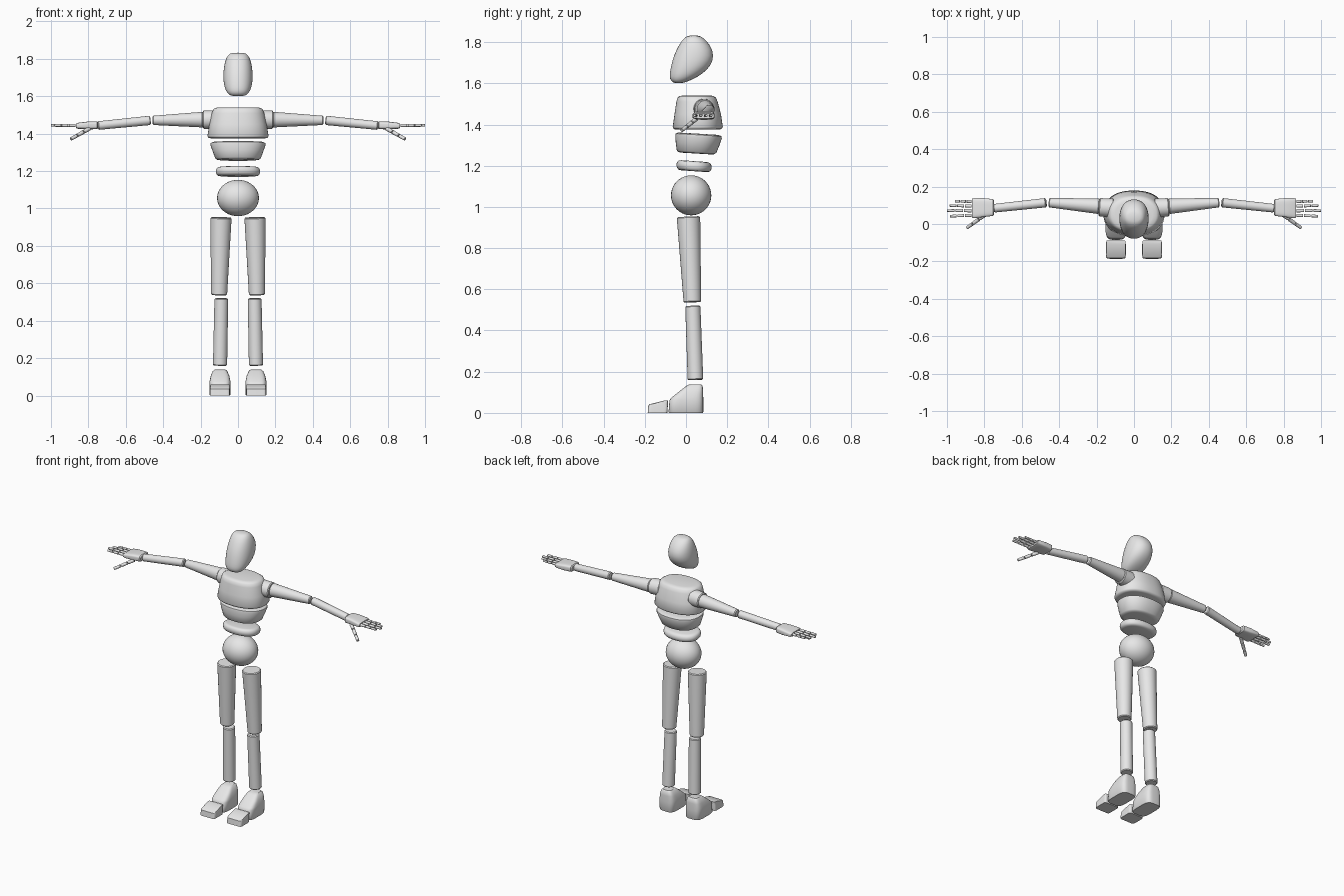
import bpy
import math
from mathutils import Vector, Matrix

grey = bpy.data.materials.new("light_grey")
grey.diffuse_color = (0.8, 0.8, 0.8, 1)


def loft(name, sections, axis="z", sides=32, power=2.0, mirror=False, slope=0.0, frame=None, angle=35):
    """Skin superellipse rings; a section is (centre, half_u, half_v)."""
    verts, faces = [], []
    for c, hu, hv in sections:
        for i in range(sides):
            a = 2 * math.pi * (i + 0.5) / sides
            u = math.copysign(abs(math.cos(a)) ** (2 / power), math.cos(a)) * hu
            v = math.copysign(abs(math.sin(a)) ** (2 / power), math.sin(a)) * hv
            p = Vector((u, v, 0)) if axis == "z" else Vector((0, u, v))
            if frame:
                p = frame @ p
            p += Vector(c)
            p.z += slope * p.y
            verts.append(p)
    for r in range(len(sections) - 1):
        for i in range(sides):
            j = (i + 1) % sides
            a, b = r * sides, (r + 1) * sides
            faces.append((a + i, a + j, b + j, b + i))
    last = (len(sections) - 1) * sides
    faces.append(tuple(reversed(range(sides))))
    faces.append(tuple(range(last, last + sides)))
    mesh = bpy.data.meshes.new(name)
    mesh.from_pydata(verts, [], faces)
    mesh.materials.append(grey)
    obj = bpy.data.objects.new(name, mesh)
    bpy.context.collection.objects.link(obj)
    bpy.ops.object.select_all(action="DESELECT")
    obj.select_set(True)
    bpy.context.view_layer.objects.active = obj
    bpy.ops.object.shade_smooth_by_angle(angle=math.radians(angle))
    if mirror:
        obj.modifiers.new("Mirror", "MIRROR")
    return obj


def layer(name, rows, **kw):
    """Upright part from rows of (z, half_width, y_front, y_back)."""
    return loft(name, [((kw.get("x", 0), (f + b) / 2, z), w, (b - f) / 2) for z, w, f, b in rows],
                **{k: v for k, v in kw.items() if k != "x"})


def limb(name, p0, p1, r0, r1, sides=24, lip=0.005):
    """Tapered round segment with softened ends, mirrored to both sides."""
    p0, p1 = Vector(p0), Vector(p1)
    d = p1 - p0
    step = d.normalized() * lip
    frame = d.to_track_quat("Z", "Y").to_matrix()
    rows = [(p0, r0 - lip), (p0 + step, r0), (p1 - step, r1), (p1, r1 - lip)]
    return loft(name, [(c, r, r) for c, r in rows], sides=sides, mirror=True, frame=frame)


# Head: egg with the chin pushed forward
head = layer("head", [
    (1.833, 0.035, 0.015, 0.060), (1.822, 0.055, -0.010, 0.085), (1.785, 0.071, -0.036, 0.120),
    (1.735, 0.079, -0.060, 0.138), (1.685, 0.080, -0.073, 0.122), (1.645, 0.072, -0.080, 0.080),
    (1.620, 0.060, -0.079, 0.035), (1.606, 0.045, -0.066, 0.000), (1.601, 0.030, -0.055, -0.018),
][::-1], sides=24, power=2.2, angle=180)
head.modifiers.new("Subdivision", "SUBSURF").levels = 1
head.modifiers["Subdivision"].render_levels = 1

# Torso layers
layer("chest", [
    (1.375, 0.145, -0.048, 0.160), (1.378, 0.158, -0.060, 0.172), (1.388, 0.164, -0.065, 0.179),
    (1.450, 0.153, -0.056, 0.170), (1.510, 0.140, -0.047, 0.154), (1.530, 0.132, -0.042, 0.146),
    (1.538, 0.120, -0.032, 0.135), (1.541, 0.100, -0.015, 0.118),
], power=2.3, sides=48, angle=50)
layer("ribs", [
    (1.262, 0.095, -0.022, 0.122), (1.264, 0.112, -0.037, 0.138), (1.272, 0.122, -0.045, 0.148),
    (1.310, 0.136, -0.050, 0.163), (1.342, 0.147, -0.052, 0.174), (1.353, 0.146, -0.050, 0.173),
    (1.358, 0.136, -0.040, 0.160), (1.359, 0.120, -0.025, 0.145),
], power=2.3, sides=48, slope=-0.06, angle=50)
layer("waist", [
    (1.176, 0.095, -0.024, 0.100), (1.179, 0.109, -0.037, 0.114), (1.187, 0.116, -0.044, 0.122),
    (1.201, 0.119, -0.047, 0.125), (1.214, 0.116, -0.044, 0.122), (1.222, 0.109, -0.037, 0.114),
    (1.225, 0.095, -0.024, 0.100),
], power=2.3, sides=48, slope=-0.07, angle=60)

# Pelvis ball
bpy.ops.mesh.primitive_uv_sphere_add(segments=32, ring_count=20, radius=1, location=(0, 0.025, 1.056))
pelvis = bpy.context.object
pelvis.name = "pelvis"
pelvis.scale = (0.112, 0.098, 0.097)
pelvis.data.materials.append(grey)
bpy.ops.object.shade_smooth()

# Legs
limb("thigh", (0.101, 0.031, 0.537), (0.091, 0.012, 0.952), 0.043, 0.057)
limb("shin", (0.096, 0.046, 0.160), (0.089, 0.033, 0.520), 0.038, 0.037)

# Feet: sloping instep block and a separate toe wedge
layer("foot", [
    (0.000, 0.053, -0.083, 0.082), (0.004, 0.056, -0.085, 0.084), (0.062, 0.057, -0.080, 0.084),
    (0.075, 0.056, -0.070, 0.084), (0.105, 0.050, -0.032, 0.083), (0.130, 0.039, 0.000, 0.081),
    (0.138, 0.030, 0.014, 0.074),
], x=0.096, power=4, mirror=True, angle=40)
layer("toe", [
    (0.000, 0.053, -0.186, -0.091), (0.036, 0.053, -0.183, -0.088),
    (0.042, 0.052, -0.176, -0.088), (0.060, 0.051, -0.105, -0.088),
], x=0.097, power=9, mirror=True, angle=30)

# Arms
limb("shoulder", (0.11, 0.085, 1.475), (0.187, 0.090, 1.474), 0.051, 0.049)
limb("upper_arm", (0.185, 0.095, 1.475), (0.456, 0.114, 1.471), 0.042, 0.025)
limb("forearm", (0.469, 0.114, 1.471), (0.750, 0.084, 1.443), 0.025, 0.023)

# Hand: flattened palm widening to the knuckles
loft("palm", [((x, y, z), hy, hz) for x, y, z, hy, hz in [
    (0.748, 0.088, 1.445, 0.038, 0.016), (0.754, 0.088, 1.445, 0.045, 0.021),
    (0.800, 0.088, 1.444, 0.050, 0.021), (0.855, 0.085, 1.442, 0.054, 0.016),
    (0.866, 0.085, 1.442, 0.051, 0.012)]], axis="x", power=4, mirror=True)


def finger(name, start, end, r, parts=3, gap=0.004):
    """Row of jointed segments between two points."""
    start, end = Vector(start), Vector(end)
    d = end - start
    for k in range(parts):
        a = start + d * (k / parts)
        b = start + d * ((k + 1) / parts) - d.normalized() * gap
        limb(f"{name}_{k + 1}", a, b, r - 0.0007 * k, r - 0.0007 * (k + 1), sides=12, lip=0.0015)


finger("little_finger", (0.868, 0.120, 1.444), (0.962, 0.122, 1.444), 0.0085)
finger("ring_finger", (0.868, 0.096, 1.444), (0.990, 0.099, 1.444), 0.0090)
finger("middle_finger", (0.868, 0.071, 1.444), (1.004, 0.072, 1.444), 0.0090)
finger("index_finger", (0.868, 0.046, 1.444), (0.988, 0.042, 1.444), 0.0090)
finger("thumb", (0.795, 0.050, 1.427), (0.897, -0.023, 1.369), 0.0110)
